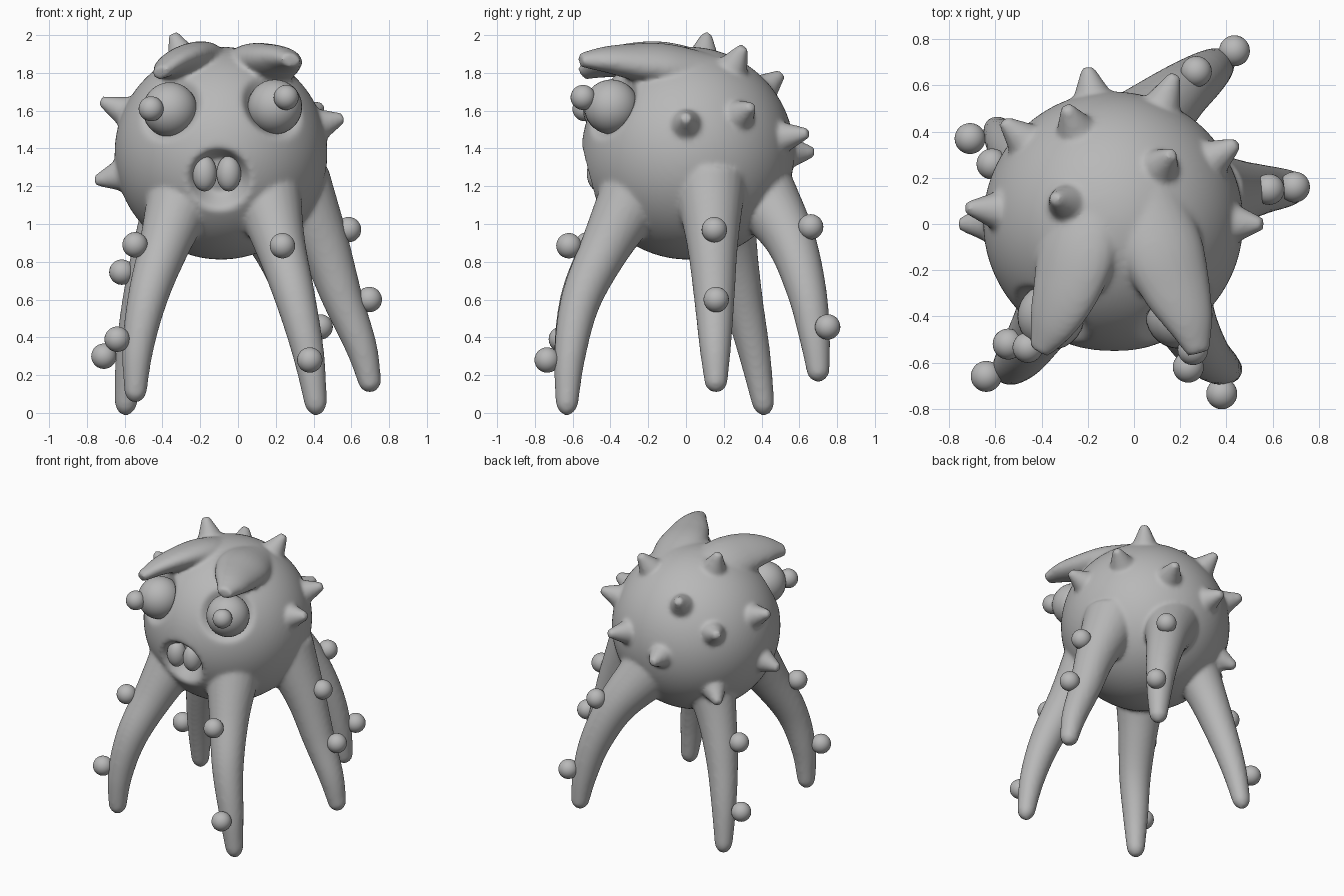
import bpy, bmesh, math
from mathutils import Vector

if "Cube" in bpy.data.objects:
    bpy.data.objects.remove(bpy.data.objects["Cube"])

grey = bpy.data.materials.new("clay_grey")
grey.diffuse_color = (0.48, 0.48, 0.48, 1)
grey.use_nodes = True
grey.node_tree.nodes["Principled BSDF"].inputs["Base Color"].default_value = grey.diffuse_color
C, R = Vector((-0.09, 0.01, 1.375)), 0.563   # body centre and radius


def finish(bm, name):
    bmesh.ops.recalc_face_normals(bm, faces=bm.faces)
    for f in bm.faces:
        f.smooth = True
    me = bpy.data.meshes.new(name)
    bm.to_mesh(me)
    bm.free()
    me.materials.append(grey)
    ob = bpy.data.objects.new(name, me)
    bpy.context.collection.objects.link(ob)
    return ob


def ball(name, loc, r, scale=(1, 1, 1)):
    bm = bmesh.new()
    bmesh.ops.create_uvsphere(bm, u_segments=28, v_segments=18, radius=r)
    ob = finish(bm, name)
    ob.location, ob.scale = loc, scale
    return ob


def catmull(p, t):
    """Smooth value along a list of vectors, t in 0..1."""
    s = t * (len(p) - 1)
    i = min(int(s), len(p) - 2)
    u = s - i
    a = p[i - 1] if i else 2 * p[0] - p[1]
    d = p[i + 2] if i + 2 < len(p) else 2 * p[-1] - p[-2]
    b, c = p[i], p[i + 1]
    return 0.5 * (2 * b + (c - a) * u + (2 * a - 5 * b + 4 * c - d) * u * u
                  + (3 * b - a - 3 * c + d) * u ** 3)


def tube(bm, stations, up=Vector((0, 0, 1)), steps=30, sides=24, dome=0):
    """Closed tapering tube; each station is (x, y, z, half width, half height)."""
    pts = [Vector(s[:3]) for s in stations]
    rad = [Vector(s[3:5]) for s in stations]
    rings = []
    for k in range(steps + 1):
        t = k / steps
        p, r = catmull(pts, t), catmull(rad, t)
        if dome and t > 1 - dome:      # rounded end
            r = r * max(.35, math.sqrt(max(0, 1 - ((t - 1 + dome) / dome) ** 2)))
        d = (catmull(pts, min(t + .01, 1)) - catmull(pts, max(t - .01, 0))).normalized()
        side = d.cross(up).normalized()
        top = side.cross(d)
        rings.append([bm.verts.new(p + side * r.x * math.cos(a) + top * r.y * math.sin(a))
                      for a in (2 * math.pi * j / sides for j in range(sides))])
    for a, b in zip(rings, rings[1:]):
        for j in range(sides):
            n = (j + 1) % sides
            bm.faces.new((a[j], a[n], b[n], b[j]))
    bm.faces.new(rings[0])
    bm.faces.new(rings[-1])


# Body sphere with hollows for the eyes and mouth
bm = bmesh.new()
bmesh.ops.create_icosphere(bm, subdivisions=6, radius=R)
hollows = [((-0.36, -0.40, 1.61), 0.195, 0.06, 0.6),
           ((0.19, -0.40, 1.625), 0.195, 0.06, 0.6),
           ((-0.10, -0.52, 1.235), 0.178, 0.11, 0.65)]   # centre, radius, depth, floor
for v in bm.verts:
    n = v.co.normalized()
    push = 0
    for pos, rad, depth, floor in hollows:
        x = (n - (Vector(pos) - C).normalized()).length * R / rad
        u = min(max((1 - x) / (1 - floor), 0), 1)
        push = max(push, depth * u * u * (3 - 2 * u))
    v.co = C + n * (R - push)

# Five curved legs with flared shoulders
legs = [
    [(.14, -.25, 1.20), (.22, -.415, .90), (.305, -.555, .60), (.375, -.615, .30), (.42, -.633, -.012)],
    [(-.28, -.25, 1.20), (-.385, -.415, .90), (-.475, -.555, .62), (-.53, -.615, .34), (-.545, -.63, .055)],
    [(.30, .125, 1.22), (.45, .14, .90), (.555, .15, .60), (.655, .155, .34), (.71, .16, .11)],
    [(.0, .38, 1.19), (.175, .545, .93), (.29, .635, .66), (.35, .68, .41), (.38, .705, .165)],
    [(-.29, .18, 1.20), (-.415, .24, .90), (-.505, .30, .60), (-.565, .365, .30), (-.60, .42, -.012)],
]
leg_radii = (.195, .137, .107, .083, .054)
for leg in legs:
    tube(bm, [(*p, r, r) for p, r in zip(leg, leg_radii)], Vector((0, 1, 0)), steps=50, dome=.05)

# Spikes over the back, top and sides, given by their tips
tips = [(-.34, .11, 2.0), (-.72, .07, 1.65), (-.75, 0, 1.23), (.55, 0, 1.56), (-.29, .50, 1.79),
        (.16, .30, 1.93), (.175, .64, 1.48), (-.20, .67, 1.38), (.44, .345, 1.62),
        (-.56, .44, 1.59), (-.54, .40, 1.07)]
for tip in tips:
    d = (Vector(tip) - C).normalized()
    up = Vector((1, 0, 0)) if abs(d.x) < .7 else Vector((0, 1, 0))
    end = (Vector(tip) - C).length + .01
    prof = [(.46, .11), (.55, .085), (.55 + (end - .55) * .5, .056), (end, .026)]
    tube(bm, [(*(C + d * h), r, r) for h, r in prof], up, steps=16, sides=20)

# Brow horns sweeping forward over the eyes
tube(bm, [(.06, .12, 1.79, .15, .11), (.12, -.10, 1.84, .18, .11), (.18, -.27, 1.857, .155, .095),
          (.24, -.42, 1.87, .108, .068), (.28, -.56, 1.868, .05, .036)], Vector((.25, 0, 1)))
tube(bm, [(-.18, .12, 1.79, .15, .11), (-.24, -.10, 1.84, .18, .11), (-.29, -.27, 1.86, .158, .085),
          (-.35, -.42, 1.845, .115, .06), (-.41, -.55, 1.80, .05, .034)], Vector((-.45, 0, 1)))

# Fuse the skin into one soft surface
body = finish(bm, "body_skin")
rm = body.modifiers.new("fuse", 'REMESH')
rm.mode, rm.voxel_size, rm.use_smooth_shade = 'VOXEL', 0.013, True
sm = body.modifiers.new("soften", 'SMOOTH')
sm.factor, sm.iterations = 0.5, 10

# Eyes and pupils
for side, eye, pupil in (("left", (-.36, -.40, 1.605), (-.46, -.535, 1.61)),
                         ("right", (.195, -.395, 1.62), (.255, -.545, 1.67))):
    ball(side + "_eye", eye, .145)
    ball(side + "_pupil", pupil, .066)

# Two rounded teeth in the mouth
for side, x in (("left", -.177), ("right", -.049)):
    ball(side + "_tooth", (x, -.46, 1.267), .065, (1, 1, 1.45))

# Knobs on the outside of the legs
knobs = [(-.545, -.52, .89), (-.64, -.66, .39), (.235, -.62, .885), (.38, -.735, .28),
         (.585, .15, .97), (.695, .16, .60), (.27, .66, .985), (.435, .75, .455),
         (-.615, .26, .745), (-.71, .37, .30)]
for i, p in enumerate(knobs):
    ball(f"leg_knob_{i + 1}", p, .067)
